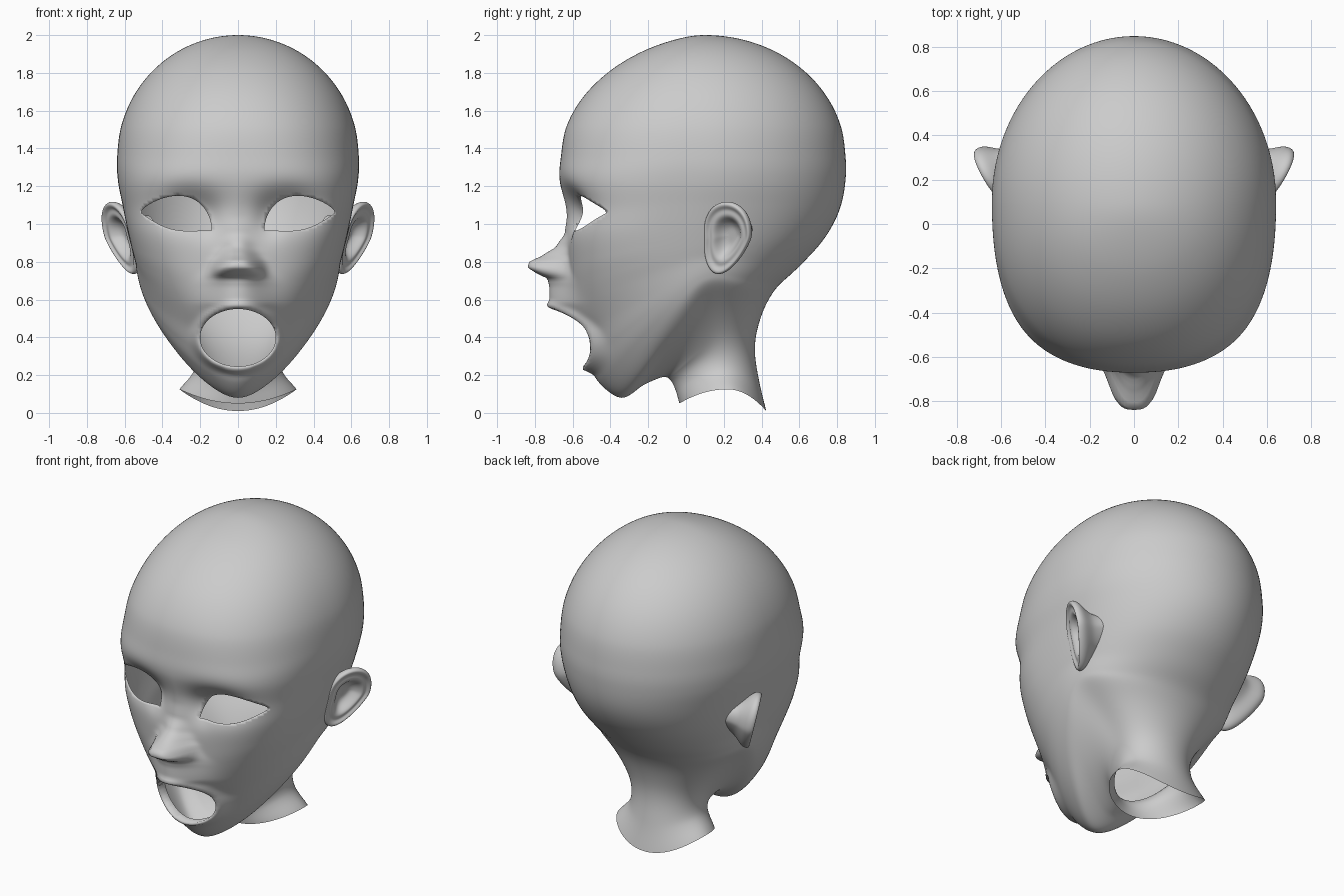
import bpy, bmesh
from math import sin, cos, pi, exp, radians, hypot
from mathutils import Vector

if "Cube" in bpy.data.objects:
    bpy.data.objects.remove(bpy.data.objects["Cube"])

# Loft rows: front y,z | side x,y,z | back y,z | squareness of the front half
ROWS = []
for d in range(-15, 91, 15):                       # cranium
    s, z = sin(radians(d)), 1.35 + .65 * cos(radians(d))
    ROWS.append((.1 - .763 * s * abs(s) ** .2, z, .64 * s, .1, z, .1 + .745 * s, z, 2.1 + .4 * abs(d / 90) ** 3))
ROWS += [
    (-.669, 1.23, .635, .1, 1.22, .845, 1.22, 2.75),  # face
    (-.638, 1.08, .612, .1, 1.1, .83, 1.1, 2.95),
    (-.63, .94, .592, .1, 1.0, .795, 1.0, 3.1),
    (-.625, .80, .575, .1, .93, .735, .9, 2.85),
    (-.62, .68, .562, .1, .88, .66, .82, 2.5),
    (-.60, .56, .55, .1, .84, .60, .76, 2.2),
    (-.55, .42, .545, .1, .805, .555, .72, 1.93),
    (-.515, .28, .54, .1, .775, .52, .69, 1.7),
    (-.46, .16, .533, .1, .75, .49, .66, 1.5),
    (-.34, .08, .515, .11, .71, .46, .62, 1.35),      # jaw edge
    (-.22, .15, .42, .13, .61, .42, .55, 1.45),       # neck
    (-.12, .19, .31, .16, .48, .385, .45, 1.7),
    (-.08, .17, .235, .18, .35, .366, .34, 2),
    (-.055, .12, .23, .19, .23, .385, .18, 2),
    (-.035, .05, .31, .22, .125, .425, .01, 2)]
ROWS.append(tuple(2 * a - b for a, b in zip(ROWS[-1], ROWS[-2])))


def spline(p, t):
    return [.5 * (2 * b + (c - a) * t + (2 * a - 5 * b + 4 * c - d) * t * t
                  + (3 * b - a - 3 * c + d) * t ** 3) for a, b, c, d in zip(*p)]


def ring(r):
    fy, fz, sx, sy, sz, by, bz, n = r
    pts = []
    angles = [-pi / 2 + pi * i / 128 for i in range(128)] + [pi / 2 + pi * i / 56 for i in range(56)]
    bend = 1 + max(0, min(1, (.4 - sz) / .2))
    for a in angles:
        s, c = sin(a), cos(a)
        k = n if c > 0 else 2
        e = .15                                     # rounds the chin point
        q = ((s * s + e * e) ** (k / 2) + (c * c + e * e) ** (k / 2)) ** (-1 / k)
        q *= ((1 + e * e) ** (k / 2) + e ** k) ** (1 / k)
        u = abs(c) * q
        ey, ez = (fy, fz) if c > 0 else (by, bz)
        pts.append((sx * s * q, sy + (ey - sy) * u, sz + (ez - sz) * u ** bend))
    return pts


def bridge(bm, loops):
    vs = [[bm.verts.new(p) for p in lp] for lp in loops]
    n = len(vs[0])
    for a, b in zip(vs, vs[1:]):
        for i in range(n):
            bm.faces.new((a[i], a[(i + 1) % n], b[(i + 1) % n], b[i]))
    bmesh.ops.remove_doubles(bm, verts=bm.verts, dist=1e-5)
    bmesh.ops.recalc_face_normals(bm, faces=bm.faces)


def finish(bm, name):
    me = bpy.data.meshes.new(name)
    bm.to_mesh(me)
    bm.free()
    for p in me.polygons:
        p.use_smooth = True
    ob = bpy.data.objects.new(name, me)
    bpy.context.collection.objects.link(ob)
    return ob


# Hole outlines in the front view
def eye_outline(side):
    up, low = [], []
    for i in range(101):
        s = (1 - cos(pi * i / 100)) / 2
        x, z = .14 + .375 * s, .965 + .095 * s
        up.append((side * x, z + .146 * abs(sin(pi * s ** .65)) ** .7))
        low.append((side * x, z - .045 * sin(pi * s ** 1.2)))
    return up + low[::-1][1:-1]


mouth = [(.2 * cos(2 * pi * i / 160), .398 + .152 * sin(2 * pi * i / 160)) for i in range(160)]


def inside(x, z, poly):
    hit = False
    for (x1, z1), (x2, z2) in zip(poly, poly[1:] + poly[:1]):
        if (z1 > z) != (z2 > z) and x < x1 + (z - z1) * (x2 - x1) / (z2 - z1):
            hit = not hit
    return hit


def cut(bm, poly):
    bm.normal_update()
    xs, zs = [p[0] for p in poly], [p[1] for p in poly]
    dead = []
    for f in bm.faces:
        c = f.calc_center_median()
        if c.y < -.25 and min(xs) < c.x < max(xs) and min(zs) < c.z < max(zs) and inside(c.x, c.z, poly):
            dead.append(f)
    normals = {v: v.normal.copy() for f in dead for v in f.verts}
    bmesh.ops.delete(bm, geom=dead, context='FACES')
    rim = [v for v in normals if v.is_valid]
    for v in rim:                                   # slide onto the outline
        x, z = min(poly, key=lambda p: hypot(p[0] - v.co.x, p[1] - v.co.z))
        n = normals[v]
        dy = -(n.x * (x - v.co.x) + n.z * (z - v.co.z)) / n.y if abs(n.y) > .2 else 0
        v.co = (x, v.co.y + dy, z)
    rim = set(rim)
    return [e for e in bm.edges if e.is_boundary and e.verts[0] in rim and e.verts[1] in rim]


# Nose and upper lip: z, projection, half width
NOSE = [(1.04, 0, .06), (.95, .012, .06), (.88, .06, .07), (.835, .13, .085), (.8, .205, .105), (.77, .215, .115),
        (.74, .17, .125), (.71, .11, .135), (.67, .105, .14), (.58, .115, .16), (.53, .07, .17), (.45, 0, .17)]


def bell(x, z, cx, cz, rx, rz):
    return exp(-((x - cx) / rx) ** 2 - ((z - cz) / rz) ** 2)


def relief(x, z):
    x = abs(x)
    y = 0
    power = 2.2 + 1.4 * exp(-((z - .77) / .06) ** 2)
    for (z1, o1, w1), (z2, o2, w2) in zip(NOSE, NOSE[1:]):
        if z2 <= z <= z1:
            t = (z1 - z) / (z1 - z2)
            t = t * t * (3 - 2 * t) * .3 + t * .7
            y -= (o1 + (o2 - o1) * t) * exp(-(x / (w1 + (w2 - w1) * t)) ** power)
    y -= .025 * bell(x, z, .1, .755, .035, .03)     # nostril wing
    y += .075 * bell(x, z, .27, 1.09, .16, .1)      # eye socket
    y += .035 * bell(x, z, .16, 1.02, .07, .09)
    r = hypot(x / .2, (z - .398) / .152)
    amp = .032 + .02 * max(0, min(1, (.5 - z) / .2))
    y -= amp * exp(-((r - 1.07) / .15) ** 2)        # lips
    return y


def fade(v, lo, hi):
    t = max(0, min(1, (v - lo) / (hi - lo)))
    return t * t * (3 - 2 * t)


# Head with neck
bm = bmesh.new()
STEP = 10
loops = [ring(spline(ROWS[i:i + 4], k / STEP)) for i in range(len(ROWS) - 3) for k in range(STEP)]
loops.append(ring(ROWS[-2]))
bridge(bm, loops)
soft = [v for v in bm.verts if v.co.y > -.4 and v.co.z < 1.4]
before = [v.co.copy() for v in soft]
for _ in range(70):                                 # soften jaw corner and nape, fading out
    bmesh.ops.smooth_vert(bm, verts=soft, factor=.5, use_axis_x=True, use_axis_y=True, use_axis_z=True)
for v, p in zip(soft, before):
    v.co = p.lerp(v.co, fade(p.y, -.3, -.05) * fade(p.z, .15, .35) * (1 - fade(p.z, .85, 1.3)))
rims = [(cut(bm, eye_outline(1)), .01), (cut(bm, eye_outline(-1)), .01), (cut(bm, mouth), .06)]
for v in bm.verts:
    if v.co.y < -.25:
        v.co.y += relief(v.co.x, v.co.z)
for edges, depth in rims:                           # rolled-in rims
    edges = [e for e in edges if e.is_valid]
    new = bmesh.ops.extrude_edge_only(bm, edges=edges)['geom']
    for v in new:
        if isinstance(v, bmesh.types.BMVert):
            v.co.y += depth
finish(bm, "head")

# Ears: cupped egg-shaped discs
PROFILE = [(0, -.055), (.25, -.055), (.42, -.035), (.55, -.005), (.66, .004), (.78, -.004), (.88, .012),
           (.96, .012), (1, -.005), (.97, -.025), (.88, -.045), (.72, -.07), (.55, -.1), (.45, -.15), (.4, -.2)]
V, W = Vector((.5, .87, 0)), Vector((.25, 0, .97))
N = V.cross(W).normalized()
for side, name in ((1, "ear_left"), (-1, "ear_right")):
    loops = []
    for r, h in PROFILE:
        lp = []
        for i in range(32):
            a = 2 * pi * i / 32
            w = .2 * sin(a)
            v = .14 * cos(a) * (1 + .18 * sin(a)) + (.28 * w if w < 0 else -.05 * w)
            p = Vector((.63, .22, .925)) + V * v * r + W * w * r + N * h
            lp.append((side * p.x, p.y, p.z))
        loops.append(lp)
    bm = bmesh.new()
    bridge(bm, loops)
    ear = finish(bm, name)
    m = ear.modifiers.new("smooth", 'SUBSURF')
    m.levels = m.render_levels = 2
